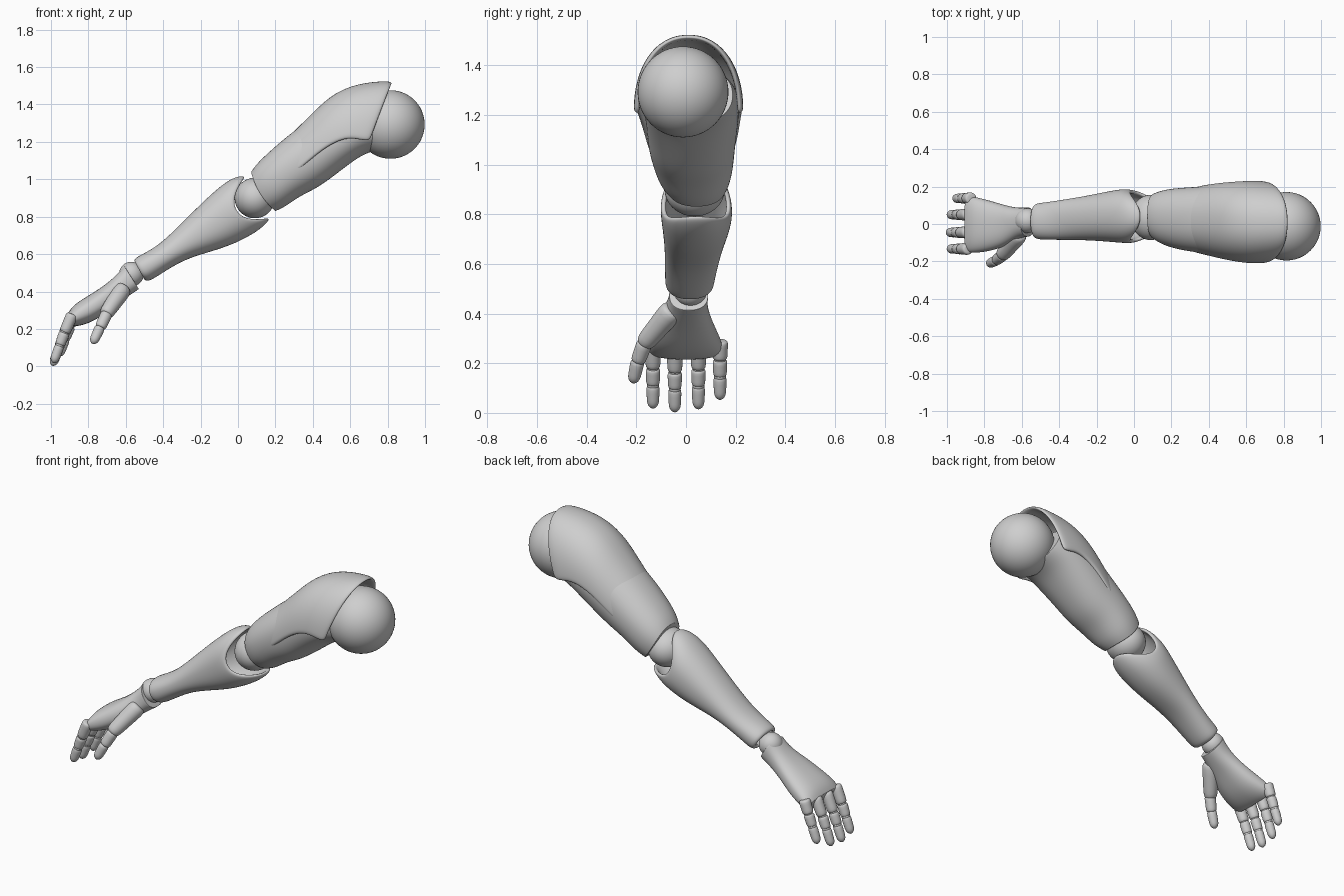
import bpy, bmesh
from math import sin, cos, pi
from mathutils import Vector

cube = bpy.data.objects.get("Cube")
if cube:
    bpy.data.objects.remove(cube)

grey = bpy.data.materials.new("light_grey")
grey.use_nodes = True
COLOUR = (0.62, 0.62, 0.62, 1)
grey.diffuse_color = COLOUR
grey.node_tree.nodes["Principled BSDF"].inputs["Base Color"].default_value = COLOUR


def finish(name, bm, closed=True):
    if closed:
        bmesh.ops.recalc_face_normals(bm, faces=bm.faces)
    for f in bm.faces:
        f.smooth = True
    mesh = bpy.data.meshes.new(name)
    bm.to_mesh(mesh)
    bm.free()
    mesh.materials.append(grey)
    ob = bpy.data.objects.new(name, mesh)
    bpy.context.collection.objects.link(ob)
    return ob


def power(v, e):
    return abs(v) ** e * (1 if v >= 0 else -1)


def loft(name, rings, arch=False, capped=True, thick=0, square=2.2, sides=28):
    """Skin rings of (top x, top z, bottom x, bottom z, y min, y max, side dip)."""
    bm = bmesh.new()
    rows = []
    for tx, tz, bx, bz, y0, y1, *dip in rings:
        top, low = Vector((tx, 0, tz)), Vector((bx, 0, bz))
        mid, half = (low, top - low) if arch else ((top + low) / 2, (top - low) / 2)
        back = Vector((-0.85, 0, -0.53)) * (dip[0] if dip else 0)
        row = []
        for j in range(sides + arch):
            t = pi * (j / sides - 0.5) if arch else 2 * pi * j / sides
            c, s = power(cos(t), 2 / square), power(sin(t), 2 / square)
            p = mid + half * c + back * sin(t) ** 2
            p.y = (y0 + y1) / 2 + (y1 - y0) / 2 * s
            row.append(bm.verts.new(p))
        rows.append(row)
    n = len(rows[0])
    for a, b in zip(rows, rows[1:]):
        for j in range(n - 1 if arch else n):
            k = (j + 1) % n
            bm.faces.new((a[j], b[j], b[k], a[k]))
    # Rounded lips and lids on the ends
    if capped:
        for row in (rows[0], rows[-1]):
            face = bm.faces.new(row)
            for width in (0.008, 0.012):
                bmesh.ops.inset_region(bm, faces=[face], thickness=width)
    ob = finish(name, bm, capped)
    if thick:
        m = ob.modifiers.new("wall", "SOLIDIFY")
        m.thickness, m.offset = thick, -1
    m = ob.modifiers.new("smooth", "SUBSURF")
    m.levels = m.render_levels = 2
    return ob


def ball(name, centre, radius, stretch=1):
    bm = bmesh.new()
    bmesh.ops.create_uvsphere(bm, u_segments=48, v_segments=32, radius=radius)
    for v in bm.verts:
        v.co.y *= stretch
    ob = finish(name, bm)
    ob.location = centre
    return ob


def segment(name, a, b, ra, rb, tip=False):
    """Round tapered limb piece between two points."""
    a, b = Vector(a), Vector(b)
    turn = (b - a).to_track_quat("Z", "Y")
    length = (b - a).length
    profile = [(0, 0.55), (0.03, 0.85), (0.12, 1), (0.5, 0.97), (0.88, 1), (0.97, 0.85), (1, 0.55)]
    if tip:
        profile = profile[:4] + [(0.7, 0.98), (0.85, 0.84), (0.95, 0.52), (1, 0.15)]
    bm = bmesh.new()
    rows = []
    for s, w in profile:
        r = (ra + (rb - ra) * s) * w
        rows.append([bm.verts.new(a + turn @ Vector((r * cos(t * pi / 8), r * sin(t * pi / 8), s * length)))
                     for t in range(16)])
    for p, q in zip(rows, rows[1:]):
        for j in range(16):
            k = (j + 1) % 16
            bm.faces.new((p[j], p[k], q[k], q[j]))
    bm.faces.new(rows[0])
    bm.faces.new(rows[-1])
    ob = finish(name, bm)
    m = ob.modifiers.new("smooth", "SUBSURF")
    m.levels = m.render_levels = 1
    return ob


# Ball joints
ball("shoulder_ball", (0.815, -0.012, 1.293), 0.183)
ball("elbow_ball", (0.09, 0.035, 0.9), 0.108, 1.12)
ball("wrist_ball", (-0.57, 0.018, 0.493), 0.066)

# Upper arm, elbow to shoulder
loft("upper_arm", [
    (0.07, 1.04, 0.2, 0.83, -0.08, 0.165, 0.02),
    (0.1, 1.085, 0.25, 0.85, -0.115, 0.185, 0.01),
    (0.18, 1.16, 0.33, 0.91, -0.14, 0.195),
    (0.28, 1.245, 0.42, 0.95, -0.155, 0.2),
    (0.375, 1.315, 0.51, 1.015, -0.16, 0.21),
    (0.5, 1.37, 0.6, 1.085, -0.17, 0.215),
    (0.6, 1.39, 0.68, 1.14, -0.17, 0.21),
    (0.66, 1.4, 0.77, 1.16, -0.165, 0.19)])

# Flared shell over the shoulder, merging into the arm
loft("shoulder_cap", [
    (0.24, 1.2, 0.3, 1.03, -0.145, 0.19),
    (0.375, 1.33, 0.38, 1.1, -0.165, 0.21),
    (0.49, 1.447, 0.47, 1.175, -0.188, 0.222),
    (0.61, 1.503, 0.57, 1.222, -0.207, 0.23),
    (0.72, 1.522, 0.64, 1.215, -0.212, 0.232),
    (0.825, 1.527, 0.705, 1.2, -0.21, 0.23)],
    arch=True, capped=False, thick=0.025)

# Forearm with an open cup around the elbow
loft("forearm", [
    (-0.55, 0.55, -0.51, 0.47, -0.06, 0.09),
    (-0.56, 0.575, -0.485, 0.45, -0.082, 0.112),
    (-0.51, 0.6, -0.44, 0.475, -0.085, 0.115),
    (-0.42, 0.65, -0.31, 0.56, -0.085, 0.132),
    (-0.31, 0.757, -0.2, 0.598, -0.087, 0.15),
    (-0.175, 0.893, -0.045, 0.642, -0.095, 0.175, 0.03),
    (-0.07, 0.985, 0.08, 0.705, -0.102, 0.188, 0.08),
    (-0.01, 1.015, 0.14, 0.75, -0.103, 0.185, 0.11),
    (0.035, 1.022, 0.172, 0.785, -0.1, 0.18, 0.13)],
    capped=False, thick=0.02)

# Palm, knuckles to wrist
loft("hand", [
    (-0.908, 0.285, -0.88, 0.215, -0.15, 0.148),
    (-0.88, 0.33, -0.84, 0.215, -0.157, 0.148),
    (-0.8, 0.378, -0.75, 0.25, -0.147, 0.127),
    (-0.72, 0.428, -0.66, 0.325, -0.12, 0.1),
    (-0.655, 0.482, -0.585, 0.375, -0.075, 0.085),
    (-0.608, 0.537, -0.53, 0.413, -0.068, 0.09)], square=2.4)

# Thumb with its fleshy root
segment("thumb_root", (-0.61, -0.05, 0.42), (-0.71, -0.172, 0.275), 0.052, 0.04)
segment("thumb_base", (-0.7, -0.165, 0.285), (-0.738, -0.195, 0.205), 0.034, 0.031)
segment("thumb_tip", (-0.736, -0.194, 0.212), (-0.778, -0.214, 0.12), 0.03, 0.026, True)

# Four fingers, each with three pieces
fingers = {"index": (-0.133, 0, 0.015), "middle": (-0.045, -0.005, 0), "ring": (0.05, 0, 0.012),
           "little": (0.137, 0.03, 0.05)}
for name, (y, dx, dz) in fingers.items():
    path = [Vector((-0.885 + dx / 2, y, 0.275 + dz / 3)), Vector((-0.928 + dx, y, 0.165 + dz)),
            Vector((-0.953 + dx, y, 0.098 + dz)), Vector((-0.988 + dx, y, 0.003 + dz))]
    for i, part in enumerate(("base", "middle", "tip")):
        segment(f"{name}_finger_{part}", path[i], path[i + 1], 0.034 - 0.003 * i, 0.031 - 0.003 * i, i == 2)
    for i in (1, 2):
        ball(f"{name}_finger_joint_{i}", path[i], 0.024)
